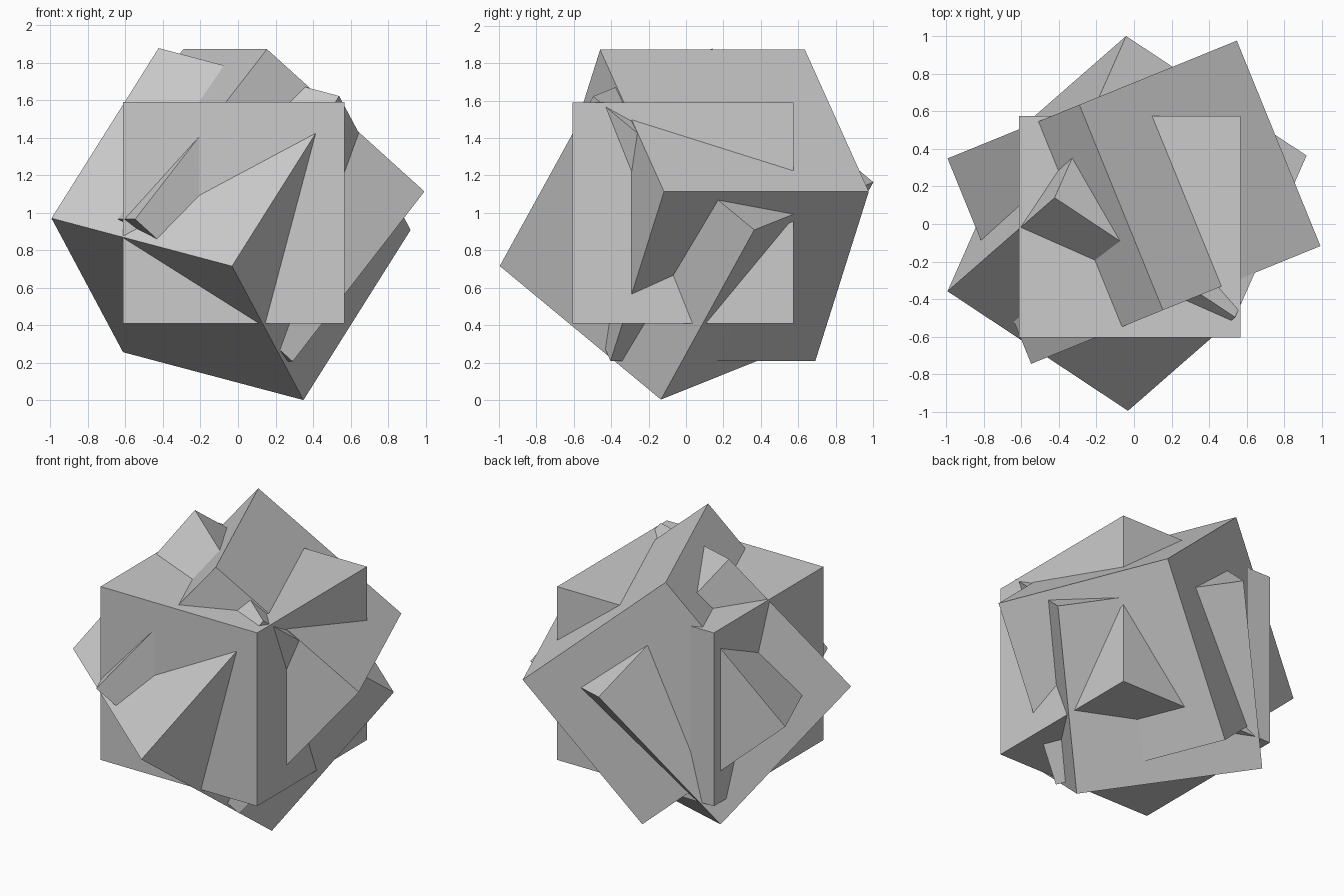
import bpy
from mathutils import Matrix, Vector

if "Cube" in bpy.data.objects:
    bpy.data.objects.remove(bpy.data.objects["Cube"], do_unlink=True)

SIDE = 1.182

# One plain grey for everything
grey = bpy.data.materials.new("light grey")
grey.use_nodes = True
colour = (0.6, 0.6, 0.6, 1)
grey.diffuse_color = colour
grey.node_tree.nodes["Principled BSDF"].inputs["Base Color"].default_value = colour


def add_block(name, centre, along, across):
    """Cube whose edges follow two given directions and their cross product."""
    u = Vector(along).normalized()
    w = u.cross(Vector(across)).normalized()
    v = w.cross(u)
    turn = Matrix((u, v, w)).transposed()
    bpy.ops.mesh.primitive_cube_add(size=SIDE, location=centre, rotation=turn.to_euler())
    block = bpy.context.object
    block.name = name
    block.data.materials.append(grey)


# Three equal cubes pushed through each other
add_block("upright_block", (-0.022, -0.015, 1.0), (1, 0, 0), (0, 1, 0))
add_block("ridge_block", (0, 0.116, 1.04), (-0.377, 0.926, 0), (0.706, 0.3, -0.642))
add_block("corner_block", (-0.037, 0.003, 0.94), (-0.814, 0.539, 0.216), (0.319, 0.731, -0.603))
